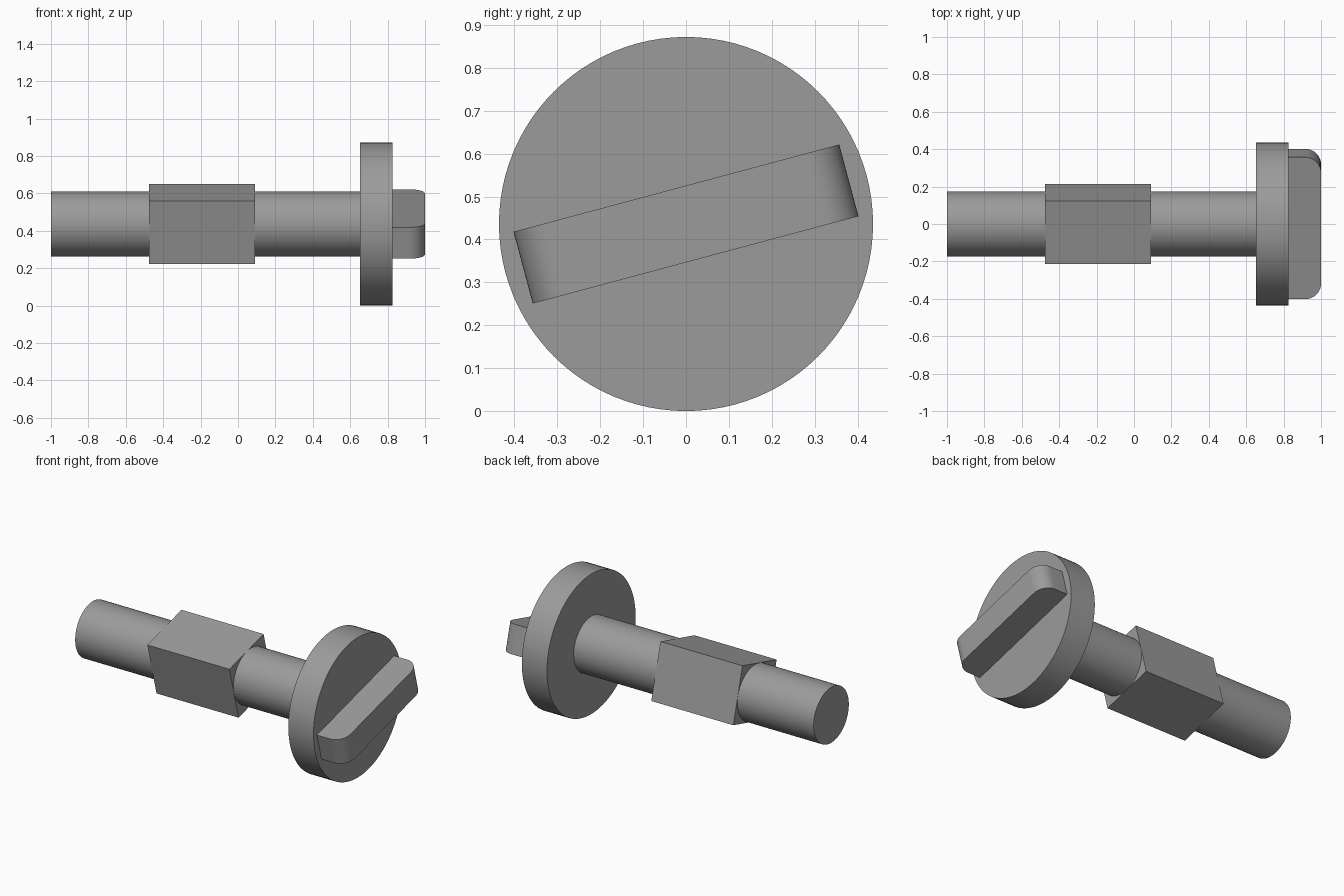
import bpy, bmesh, math
from mathutils import Matrix

if "Cube" in bpy.data.objects:
    bpy.data.objects.remove(bpy.data.objects["Cube"])

AXIS_Z = 0.436            # height of the common axis
TILT = math.radians(15)   # twist of block and grip about the axis

grey = bpy.data.materials.new("grey")
grey.diffuse_color = (0.33, 0.33, 0.33, 1)
grey.use_nodes = True
grey.node_tree.nodes["Principled BSDF"].inputs["Base Color"].default_value = grey.diffuse_color


def finish(bm, name, tilt=0.0):
    """Twist about the x axis, lift to the axis height, shade and colour."""
    bm.transform(Matrix.Translation((0, 0, AXIS_Z)) @ Matrix.Rotation(tilt, 4, 'X'))
    bmesh.ops.recalc_face_normals(bm, faces=bm.faces)
    mesh = bpy.data.meshes.new(name)
    bm.to_mesh(mesh)
    bm.free()
    mesh.materials.append(grey)
    obj = bpy.data.objects.new(name, mesh)
    bpy.context.collection.objects.link(obj)
    bpy.ops.object.select_all(action='DESELECT')
    obj.select_set(True)
    bpy.context.view_layer.objects.active = obj
    bpy.ops.object.shade_smooth_by_angle(angle=math.radians(30))
    return obj


def rod(name, x0, x1, radius):
    bm = bmesh.new()
    place = Matrix.Translation(((x0 + x1) / 2, 0, 0)) @ Matrix.Rotation(math.pi / 2, 4, 'Y')
    bmesh.ops.create_cone(bm, cap_ends=True, segments=96, radius1=radius,
                          radius2=radius, depth=x1 - x0, matrix=place)
    return finish(bm, name)


def bar(name, x0, x1, half_y, half_z, round_radius=0.0):
    """Box along x; the two outer edges can be rounded."""
    bm = bmesh.new()
    place = Matrix.Translation(((x0 + x1) / 2, 0, 0)) @ Matrix.Diagonal(
        (x1 - x0, 2 * half_y, 2 * half_z, 1))
    bmesh.ops.create_cube(bm, size=1, matrix=place)
    if round_radius:
        outer = [e for e in bm.edges
                 if all(v.co.x > x1 - 1e-4 for v in e.verts)
                 and abs(e.verts[0].co.y - e.verts[1].co.y) < 1e-4]
        bmesh.ops.bevel(bm, geom=outer, offset=round_radius, segments=12,
                        profile=0.5, affect='EDGES')
    return finish(bm, name, TILT)


# Round shaft and flange disc
rod("shaft", -1.0, 0.66, 0.173)
rod("flange_disc", 0.652, 0.825, 0.436)

# Square block around the shaft
bar("square_block", -0.475, 0.09, 0.174, 0.174)

# Grip bar on the disc, with rounded ends
bar("grip_bar", 0.82, 1.0, 0.393, 0.0865, 0.086)
